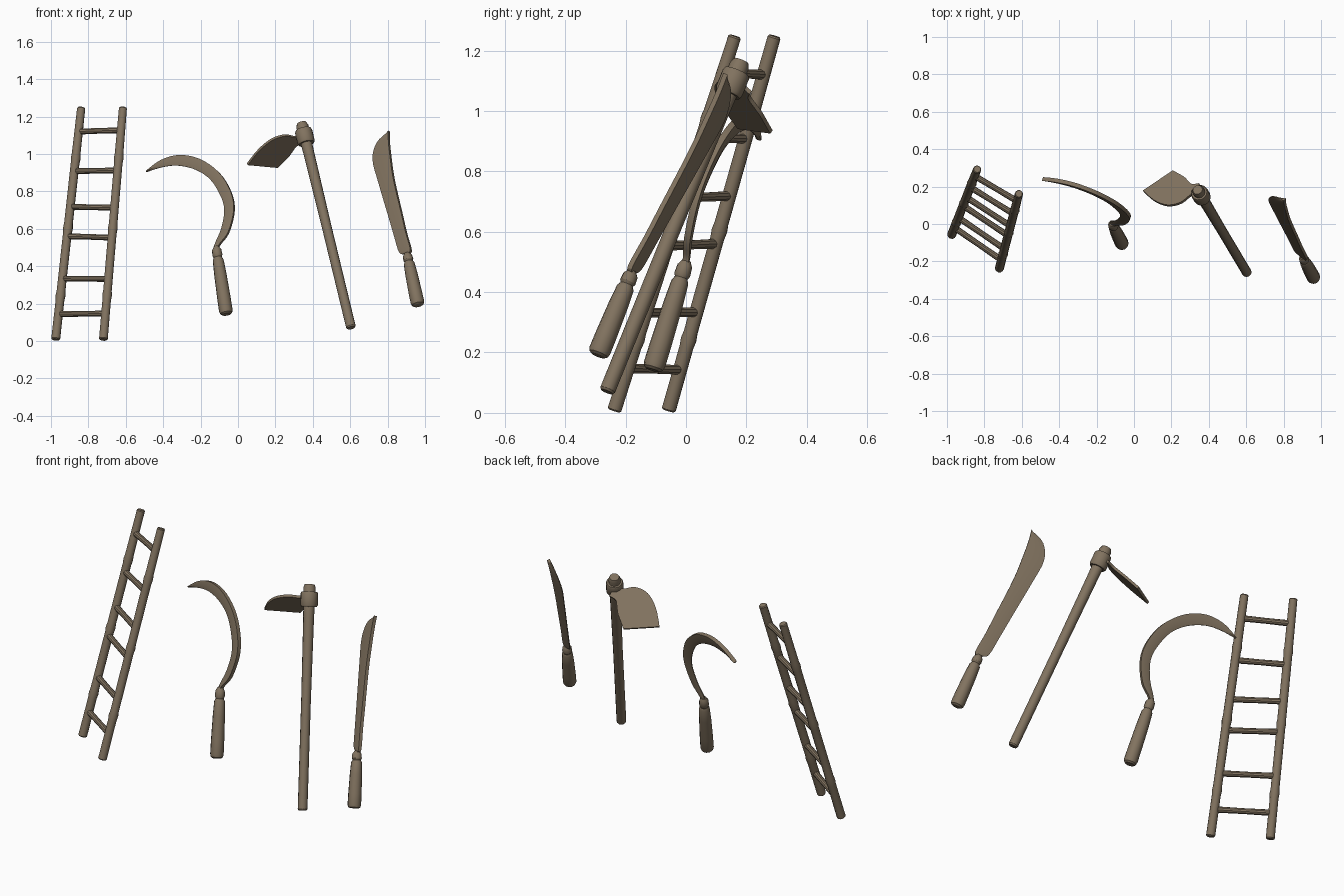
import bpy, bmesh, math
from mathutils import Vector

if "Cube" in bpy.data.objects:
    bpy.data.objects.remove(bpy.data.objects["Cube"])

mat = bpy.data.materials.new("weathered brown")
mat.diffuse_color = (0.22, 0.17, 0.115, 1)
mat.use_nodes = True
mat.node_tree.nodes["Principled BSDF"].inputs["Base Color"].default_value = mat.diffuse_color


def finish(name, bm, angle=32):
    bmesh.ops.recalc_face_normals(bm, faces=bm.faces)
    me = bpy.data.meshes.new(name)
    bm.to_mesh(me)
    bm.free()
    me.materials.append(mat)
    for p in me.polygons:
        p.use_smooth = True
    me.set_sharp_from_angle(angle=math.radians(angle))
    ob = bpy.data.objects.new(name, me)
    bpy.context.collection.objects.link(ob)
    return ob


def skin(name, rings, angle=32):
    """Closed body through a list of equal-sized point rings."""
    bm = bmesh.new()
    vs = [[bm.verts.new(p) for p in ring] for ring in rings]
    n = len(vs[0])
    for a, b in zip(vs, vs[1:]):
        for i in range(n):
            j = (i + 1) % n
            bm.faces.new((a[i], a[j], b[j], b[i]))
    bm.faces.new(vs[0][::-1])
    bm.faces.new(vs[-1])
    return finish(name, bm, angle)


def turned(name, p0, p1, profile, sides=12):
    """Turned rod from p0 to p1; profile is (fraction, radius)."""
    p0, p1 = Vector(p0), Vector(p1)
    q = (p1 - p0).to_track_quat('Z', 'Y')
    rings = []
    for t, r in profile:
        c = p0.lerp(p1, t)
        rings.append([c + q @ Vector((r * math.cos(2 * math.pi * i / sides),
                                      r * math.sin(2 * math.pi * i / sides), 0))
                      for i in range(sides)])
    return skin(name, rings)


def smooth_path(pts, steps=4):
    """Catmull-Rom resampling of 2D points."""
    pts = [Vector(p) for p in pts]
    out = []
    for i in range(len(pts) - 1):
        a = pts[max(i - 1, 0)]
        b, c = pts[i], pts[i + 1]
        d = pts[min(i + 2, len(pts) - 1)]
        for k in range(steps):
            t = k / steps
            out.append(0.5 * (2 * b + (c - a) * t + (2 * a - 5 * b + 4 * c - d) * t * t
                              + (3 * b - a - 3 * c + d) * t ** 3))
    return out + [pts[-1]]


def blade(name, spine, edge, plane, t_spine, t_edge):
    """Flat blade between two front-view (x, z) outlines, lying in y = a + bx + cz."""
    a, b, c = plane
    nrm = Vector((-b, 1, -c)).normalized()
    rings = []
    for s, e in zip(smooth_path(spine), smooth_path(edge)):
        S, M, E = (Vector((p.x, a + b * p.x + c * p.y, p.y))
                   for p in (s, s.lerp(e, 0.6), e))
        tm = t_spine * 0.8 + t_edge * 0.2
        rings.append([S + nrm * t_spine, M + nrm * tm, E + nrm * t_edge,
                      E - nrm * t_edge, M - nrm * tm, S - nrm * t_spine])
    return skin(name, rings, 25)


# Ladder rails with faint nodes
rails = {"left": ((-0.975, -0.058, 0.007), (-0.838, 0.293, 1.248)),
         "right": ((-0.72, -0.238, 0.007), (-0.615, 0.162, 1.248))}
prof = [(0, 0.019), (0.004, 0.024)]
for z in (0.19, 0.48, 0.78):
    prof += [(z - 0.02, 0.0235), (z, 0.0265), (z + 0.02, 0.0235)]
prof += [(0.996, 0.022), (1, 0.018)]
for side, (p0, p1) in rails.items():
    turned("ladder_rail_" + side, p0, p1, prof)

# Ladder rungs
for i, (zl, zr) in enumerate(((0.143, 0.147), (0.333, 0.332), (0.56, 0.553),
                              (0.718, 0.712), (0.908, 0.912), (1.12, 1.127))):
    ends = []
    for side, z in (("left", zl), ("right", zr)):
        p0, p1 = map(Vector, rails[side])
        ends.append(p0.lerp(p1, (z - p0.z) / (p1.z - p0.z)))
    turned("ladder_rung_%d" % (i + 1), *ends, [(0, 0.017), (0.5, 0.0155), (1, 0.017)], 10)

# Grip shared by sickle and machete, with a stepped ferrule
grip = [(0, 0.024), (0.02, 0.033), (0.06, 0.0365), (0.25, 0.036), (0.6, 0.033),
        (0.8, 0.029), (0.84, 0.022), (0.87, 0.027), (0.95, 0.025), (0.98, 0.018), (1, 0.014)]

# Sickle
turned("sickle_grip", (-0.062, -0.11, 0.142), (-0.117, 0.002, 0.505), grip)
blade("sickle_blade",
      [(-0.1, 0.47), (-0.1, 0.51), (-0.05, 0.58), (-0.02, 0.70), (-0.038, 0.80), (-0.10, 0.90),
       (-0.20, 0.97), (-0.31, 0.992), (-0.41, 0.965), (-0.49, 0.907)],
      [(-0.125, 0.47), (-0.127, 0.51), (-0.09, 0.60), (-0.073, 0.70), (-0.095, 0.78), (-0.15, 0.865),
       (-0.23, 0.917), (-0.325, 0.938), (-0.41, 0.928), (-0.49, 0.903)],
      (-0.182, -0.319, 0.2935), 0.011, 0.002)

# Hoe handle, collar and blade
h0, h1 = Vector((0.605, -0.262, 0.07)), Vector((0.34, 0.183, 1.165))
turned("hoe_handle", h0, h1, [(0, 0.021), (0.006, 0.026), (0.5, 0.026), (0.85, 0.029),
                              (0.985, 0.033), (1, 0.026)])
turned("hoe_collar", h0.lerp(h1, 0.9), h0.lerp(h1, 0.967),
       [(0, 0.042), (0.12, 0.047), (0.88, 0.047), (1, 0.042)], 14)
blade("hoe_blade",
      [(0.05, 0.945), (0.11, 1.02), (0.18, 1.077), (0.25, 1.10), (0.30, 1.092), (0.35, 1.092)],
      [(0.21, 0.93), (0.24, 0.96), (0.27, 0.99), (0.29, 1.017), (0.312, 1.045), (0.35, 1.06)],
      (0.175 - 0.568 * 0.05 + 1.14 * 0.945, 0.568, -1.14), 0.007, 0.007)

# Machete
turned("machete_grip", (0.963, -0.292, 0.19), (0.903, -0.178, 0.47), grip)
blade("machete_blade",
      [(0.915, 0.44), (0.915, 0.462), (0.925, 0.49), (0.90, 0.58), (0.877, 0.68), (0.834, 0.866),
       (0.815, 1.0), (0.808, 1.07), (0.807, 1.123)],
      [(0.895, 0.44), (0.892, 0.462), (0.862, 0.474), (0.835, 0.56), (0.806, 0.66), (0.75, 0.85),
       (0.72, 0.97), (0.742, 1.06), (0.803, 1.118)],
      (-0.172 + 0.629 * 0.89 - 0.378 * 0.46, -0.629, 0.378), 0.009, 0.002)
